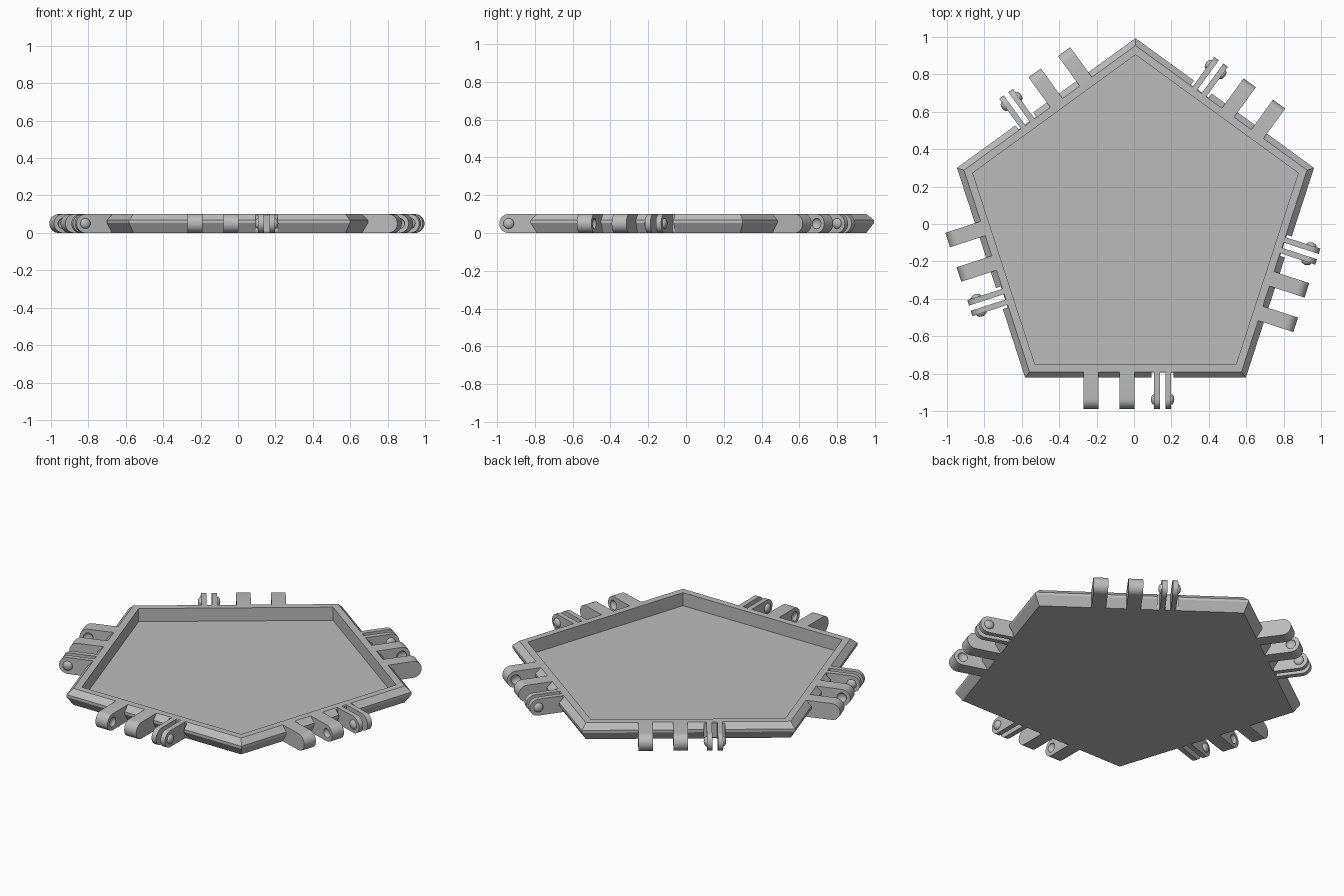
import bpy, bmesh, math
from mathutils import Matrix, Vector

if "Cube" in bpy.data.objects:
    bpy.data.objects.remove(bpy.data.objects["Cube"])

HEIGHT = 0.1
MID = HEIGHT / 2
CENTRE = Matrix.Translation((0.008, -0.01, 0))
TIP = -0.928          # pivot of the hinge, measured from the centre
SIDES = 5

grey = bpy.data.materials.new("light_grey")
grey.use_nodes = True
colour = (0.5, 0.5, 0.5, 1)
grey.diffuse_color = colour
grey.node_tree.nodes["Principled BSDF"].inputs["Base Color"].default_value = colour


def make(name, bm, matrix=CENTRE):
    bmesh.ops.recalc_face_normals(bm, faces=bm.faces)
    mesh = bpy.data.meshes.new(name)
    bm.to_mesh(mesh)
    bm.free()
    mesh.materials.append(grey)
    obj = bpy.data.objects.new(name, mesh)
    bpy.context.collection.objects.link(obj)
    obj.matrix_world = matrix
    return obj


def cut(obj, cutter):
    """Subtract the cutter, bake the result and remove the cutter."""
    cutter.hide_render = True
    mod = obj.modifiers.new("cut", "BOOLEAN")
    mod.operation, mod.solver, mod.object = "DIFFERENCE", "EXACT", cutter
    bpy.context.view_layer.update()
    baked = bpy.data.meshes.new_from_object(
        obj.evaluated_get(bpy.context.evaluated_depsgraph_get()))
    obj.modifiers.clear()
    obj.data = baked
    bpy.data.objects.remove(cutter)


def turn(k):
    return Matrix.Rotation(math.tau * k / SIDES, 4, "Z")


def tray_mesh():
    """Five-sided tray lofted from (apothem, height) rings."""
    profile = [(0.78, 0), (0.812, 0.052), (0.812, 0.068),
               (0.78, HEIGHT), (0.74, HEIGHT), (0.74, 0.02)]
    bm = bmesh.new()
    rings = []
    for apothem, z in profile:
        radius = apothem / math.cos(math.pi / SIDES)
        rings.append([bm.verts.new(turn(k) @ Vector((0, radius, z))) for k in range(SIDES)])
    for low, high in zip(rings, rings[1:]):
        for k in range(SIDES):
            n = (k + 1) % SIDES
            bm.faces.new((low[k], low[n], high[n], high[k]))
    bm.faces.new(rings[0])
    bm.faces.new(rings[-1])
    return bm


def arm_mesh(x0, x1):
    """Bar with a rounded end, extruded sideways from x0 to x1."""
    bm = bmesh.new()
    points = [(-0.765, HEIGHT)]
    steps = 16
    for i in range(steps + 1):
        a = math.pi / 2 + math.pi * i / steps
        points.append((TIP + MID * math.cos(a), MID + MID * math.sin(a)))
    points.append((-0.765, 0))
    face = bm.faces.new([bm.verts.new((x0, y, z)) for y, z in points])
    moved = bmesh.ops.extrude_face_region(bm, geom=[face])["geom"]
    bmesh.ops.translate(bm, vec=(x1 - x0, 0, 0),
                        verts=[v for v in moved if isinstance(v, bmesh.types.BMVert)])
    return bm


def dome_mesh(x):
    """Shallow ball centred on the pivot axis."""
    bm = bmesh.new()
    bmesh.ops.create_uvsphere(bm, u_segments=20, v_segments=12, radius=0.028)
    bmesh.ops.scale(bm, vec=(0.62, 1, 1), verts=bm.verts)
    bmesh.ops.translate(bm, vec=(x, TIP, MID), verts=bm.verts)
    return bm


# Tray with a clearance notch around each fork
tray = make("tray", tray_mesh())
notches = bmesh.new()
for k in range(SIDES):
    place = turn(k) @ Matrix.Translation((0.145, -0.885, MID)) @ Matrix.Diagonal((0.118, 0.2, 0.2, 1))
    bmesh.ops.create_cube(notches, size=1, matrix=place)
cut(tray, make("notch_cutter", notches))

# Hinge parts on every side: two socket arms, then a fork with two pins
parts = []
for k in range(SIDES):
    matrix = CENTRE @ turn(k)
    for name, x0, x1, socket in (("outer_socket_arm", -0.279, -0.198, -0.198),
                                 ("inner_socket_arm", -0.085, -0.004, -0.085)):
        arm = make(f"{name}_{k + 1}", arm_mesh(x0, x1), matrix)
        cut(arm, make("socket_cutter", dome_mesh(socket), matrix))
        parts.append(arm)
    for name, x0, x1, pin in (("fork_prong_a", 0.1, 0.13, 0.1),
                              ("fork_prong_b", 0.16, 0.19, 0.19)):
        parts.append(make(f"{name}_{k + 1}", arm_mesh(x0, x1), matrix))
        parts.append(make(f"{name}_pin_{k + 1}", dome_mesh(pin), matrix))

# Smooth rounded ends and pins, keep hard edges
bpy.ops.object.select_all(action="DESELECT")
for obj in parts:
    obj.select_set(True)
bpy.context.view_layer.objects.active = parts[0]
bpy.ops.object.shade_smooth_by_angle(angle=math.radians(30))
